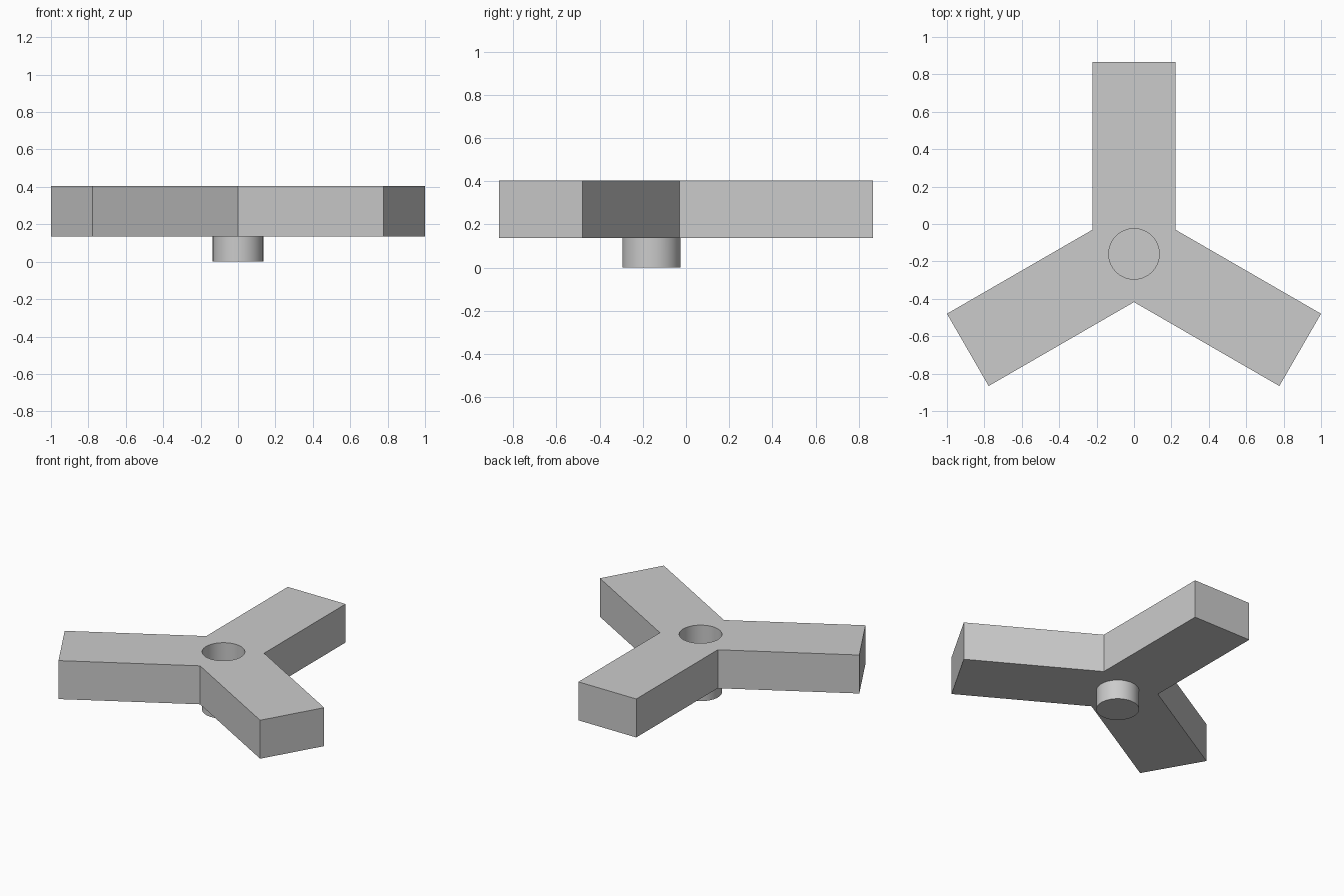
import bpy, bmesh
from math import sin, cos, radians, sqrt

if "Cube" in bpy.data.objects:
    bpy.data.objects.remove(bpy.data.objects["Cube"])

HALF_W, ARM = 0.223, 1.026          # arm half width, centre-to-tip length
CY = -0.16                          # hub centre in y
Z0, Z1 = 0.136, 0.404               # plate bottom and top
R = 0.135                           # peg and socket radius


def cylinder(name, z_low, z_high):
    bpy.ops.mesh.primitive_cylinder_add(
        vertices=64, radius=R, depth=z_high - z_low,
        location=(0, CY, (z_low + z_high) / 2))
    ob = bpy.context.object
    ob.name = name
    return ob


# Three-armed plate: each arm adds two tip corners and one inner corner
points = []
for i in range(3):
    a = radians(90 + 120 * i)
    for along, side in ((ARM, -HALF_W), (ARM, HALF_W), (HALF_W / sqrt(3), HALF_W)):
        points.append((along * cos(a) - side * sin(a),
                       CY + along * sin(a) + side * cos(a), Z0))
bm = bmesh.new()
face = bm.faces.new([bm.verts.new(p) for p in points])
ext = bmesh.ops.extrude_face_region(bm, geom=[face])
bmesh.ops.translate(bm, vec=(0, 0, Z1 - Z0),
                    verts=[g for g in ext["geom"] if isinstance(g, bmesh.types.BMVert)])
bmesh.ops.recalc_face_normals(bm, faces=bm.faces)
mesh = bpy.data.meshes.new("three_arm_plate")
bm.to_mesh(mesh)
bm.free()
plate = bpy.data.objects.new("three_arm_plate", mesh)
bpy.context.collection.objects.link(plate)

# Peg below, matching socket in the top
peg = cylinder("peg", 0, 0.2)
socket = cylinder("socket_cutter", (Z0 + Z1) / 2, Z1 + 0.1)
bpy.ops.object.select_all(action='DESELECT')
plate.select_set(True)
bpy.context.view_layer.objects.active = plate
for helper, operation in ((peg, 'UNION'), (socket, 'DIFFERENCE')):
    mod = plate.modifiers.new(helper.name, 'BOOLEAN')
    mod.operation = operation
    mod.solver = 'EXACT'
    mod.object = helper
    bpy.ops.object.modifier_apply(modifier=mod.name)
    bpy.data.objects.remove(helper)

bpy.ops.object.shade_smooth_by_angle(angle=radians(30))
